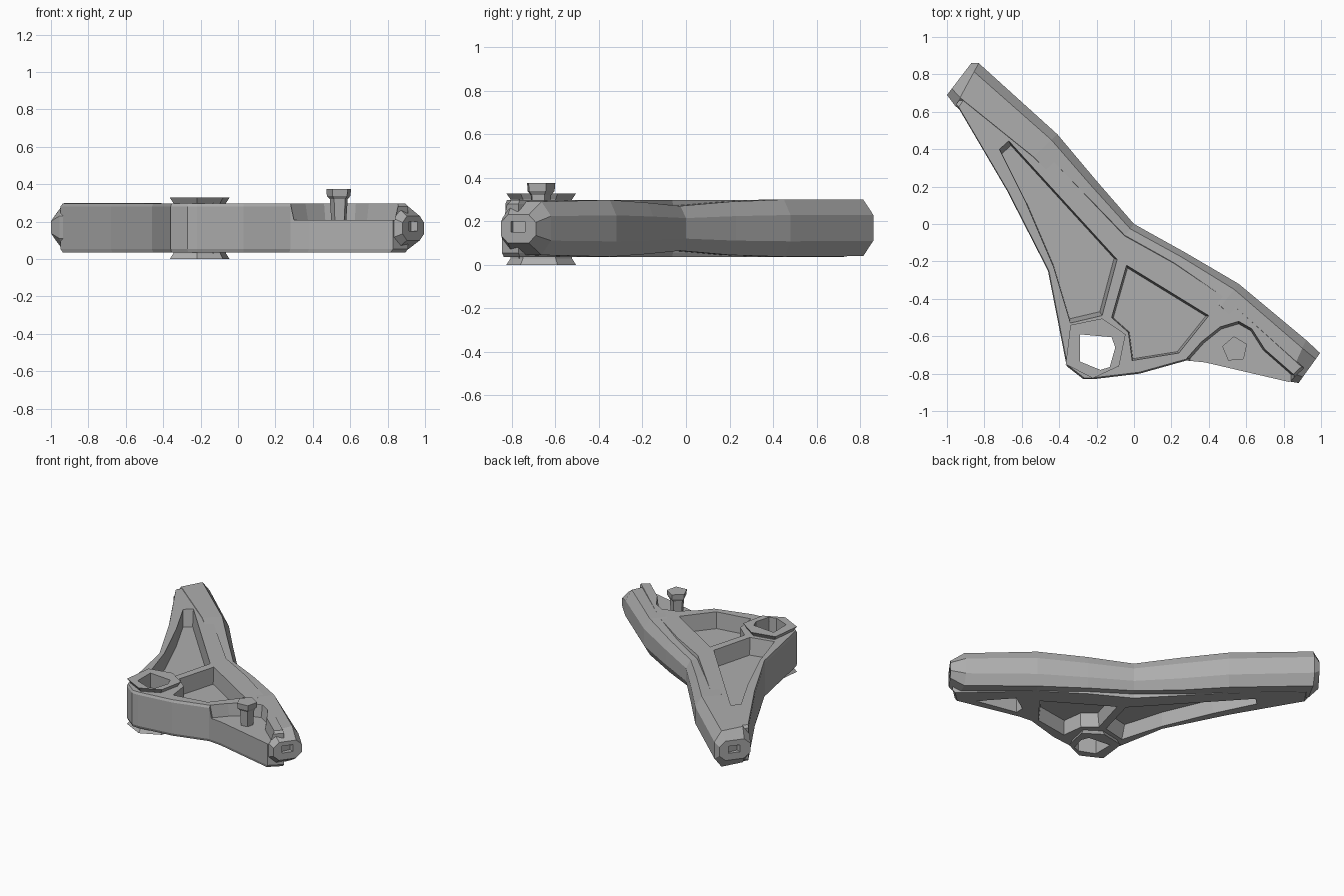
import bpy, bmesh, math
from mathutils import Vector

cube = bpy.data.objects.get("Cube")
if cube:
    bpy.data.objects.remove(cube, do_unlink=True)

grey = bpy.data.materials.new("plain_grey")
grey.use_nodes = True
COLOR = (0.42, 0.42, 0.42, 1)
grey.diffuse_color = COLOR
grey.node_tree.nodes["Principled BSDF"].inputs["Base Color"].default_value = COLOR


def loft(name, rings):
    """Closed solid through rings that have equal point counts."""
    bm = bmesh.new()
    loops = [[bm.verts.new(p) for p in ring] for ring in rings]
    n = len(loops[0])
    for a, b in zip(loops, loops[1:]):
        for i in range(n):
            j = (i + 1) % n
            bm.faces.new((a[i], a[j], b[j], b[i]))
    bm.faces.new(loops[0][::-1])
    bm.faces.new(loops[-1])
    bmesh.ops.recalc_face_normals(bm, faces=bm.faces)
    mesh = bpy.data.meshes.new(name)
    bm.to_mesh(mesh)
    bm.free()
    mesh.materials.append(grey)
    obj = bpy.data.objects.new(name, mesh)
    bpy.context.collection.objects.link(obj)
    return obj


def prism(name, points, levels):
    """Stack of scaled copies of an outline; levels are (z, scale)."""
    c = sum((Vector(p) for p in points), Vector((0, 0))) / len(points)
    rings = []
    for z, s in levels:
        flat = [c + (Vector(p) - c) * s for p in points]
        rings.append([(p.x, p.y, z) for p in flat])
    return loft(name, rings)


def combine(target, tool, operation):
    mod = target.modifiers.new("combine", 'BOOLEAN')
    mod.operation = operation
    mod.solver = 'EXACT'
    mod.object = tool
    bpy.context.view_layer.objects.active = target
    bpy.ops.object.modifier_apply(modifier=mod.name)
    bpy.data.objects.remove(tool, do_unlink=True)


# Triangular plate
plate = prism("body", [
    (-0.95, 0.64), (-0.68, 0.18), (-0.46, -0.25), (-0.36, -0.76), (-0.27, -0.83),
    (-0.22, -0.83), (0.03, -0.8), (0.28, -0.73), (0.38, -0.74), (0.83, -0.845),
    (0.91, -0.77), (0.5, -0.4), (0.22, -0.21), (-0.05, -0.06), (-0.27, 0.17),
    (-0.5, 0.41), (-0.88, 0.74)],
    [(0.036, 0.985), (0.055, 1), (0.28, 1), (0.297, 0.985)])

# Chamfered bar along the back: outer edge, inner edge, bottom, top
stations = [
    ((-0.87, 0.86), (-1, 0.69), 0.1, 0.24),
    ((-0.83, 0.86), (-0.955, 0.63), 0.04, 0.3),
    ((-0.41, 0.48), (-0.57, 0.33), 0.037, 0.3),
    ((-0.2, 0.23), (-0.34, 0.1), 0.045, 0.29),
    ((0, 0), (-0.1, -0.13), 0.065, 0.27),
    ((0.27, -0.15), (0.17, -0.27), 0.05, 0.285),
    ((0.56, -0.32), (0.44, -0.47), 0.037, 0.298),
    ((0.92, -0.62), (0.82, -0.84), 0.045, 0.29),
    ((0.995, -0.69), (0.88, -0.85), 0.1, 0.23)]
rings = []
for outer, inner, low, high in stations:
    o, i = Vector(outer), Vector(inner)
    ring = []
    for across, up in ((0, .27), (0, .73), (.2, 1), (.8, 1), (1, .73), (1, .27), (.8, 0), (.2, 0)):
        p = o.lerp(i, across)
        ring.append((p.x, p.y, low + (high - low) * up))
    rings.append(ring)
combine(plate, loft("bar", rings), 'UNION')

# Pockets on both faces, leaving a thin web between them
long_pocket = [(-0.72, 0.4), (-0.67, 0.445), (-0.09, -0.19), (-0.17, -0.49),
               (-0.34, -0.53), (-0.43, -0.23), (-0.58, 0.12)]
wide_pocket = [(-0.04, -0.22), (0.4, -0.49), (0.24, -0.69), (-0.01, -0.73),
               (-0.03, -0.58), (-0.12, -0.5)]
small_pocket = [(0.42, -0.64), (0.54, -0.56), (0.72, -0.76), (0.42, -0.7)]
for outline in (long_pocket, wide_pocket):
    combine(plate, prism("cutter", outline, [(0.18, 0.95), (0.3, 1), (0.5, 1)]), 'DIFFERENCE')
for outline in (long_pocket, wide_pocket, small_pocket):
    combine(plate, prism("cutter", outline, [(-0.2, 1), (0.035, 1), (0.14, 0.95)]), 'DIFFERENCE')

# Open recess around the stud
recess = [(0.28, -0.72), (0.36, -0.63), (0.46, -0.55), (0.56, -0.52), (0.63, -0.56),
          (0.7, -0.67), (0.86, -0.81), (0.86, -1), (0.28, -1)]
combine(plate, prism("cutter", recess, [(0.21, 0.93), (0.3, 1), (0.5, 1.1)]), 'DIFFERENCE')

# Small slots in the two bar ends
for x, y in ((-0.945, 0.785), (0.945, -0.775)):
    slot = [(x + dx, y + dy) for dx, dy in ((-.05, -.02), (.02, -.05), (.05, .02), (-.02, .05))]
    combine(plate, prism("cutter", slot, [(0.15, 1), (0.2, 1)]), 'DIFFERENCE')

# Collars above and below the corner boss, with a hole right through
hexagon = [(-0.34, -0.54), (-0.17, -0.505), (-0.045, -0.59), (-0.08, -0.76),
           (-0.22, -0.825), (-0.365, -0.75)]
hole = [(-0.29, -0.59), (-0.12, -0.605), (-0.1, -0.66), (-0.13, -0.765),
        (-0.18, -0.78), (-0.29, -0.735)]
upper = prism("upper_collar", hexagon, [(0.28, 0.86), (0.3, 0.88), (0.328, 1)])
lower = prism("lower_collar", hexagon, [(0, 1), (0.03, 0.88), (0.06, 0.86)])
for part in (plate, upper, lower):
    combine(part, prism("cutter", hole, [(-0.2, 1), (0.6, 1)]), 'DIFFERENCE')

# Stud with a flared head
pentagon = [(0.54 + 0.07 * math.cos(math.tau * k / 5 + 0.4),
             -0.67 + 0.07 * math.sin(math.tau * k / 5 + 0.4)) for k in range(5)]
prism("stud", pentagon, [(0.2, 0.6), (0.32, 0.72), (0.338, 0.95), (0.375, 1)])
